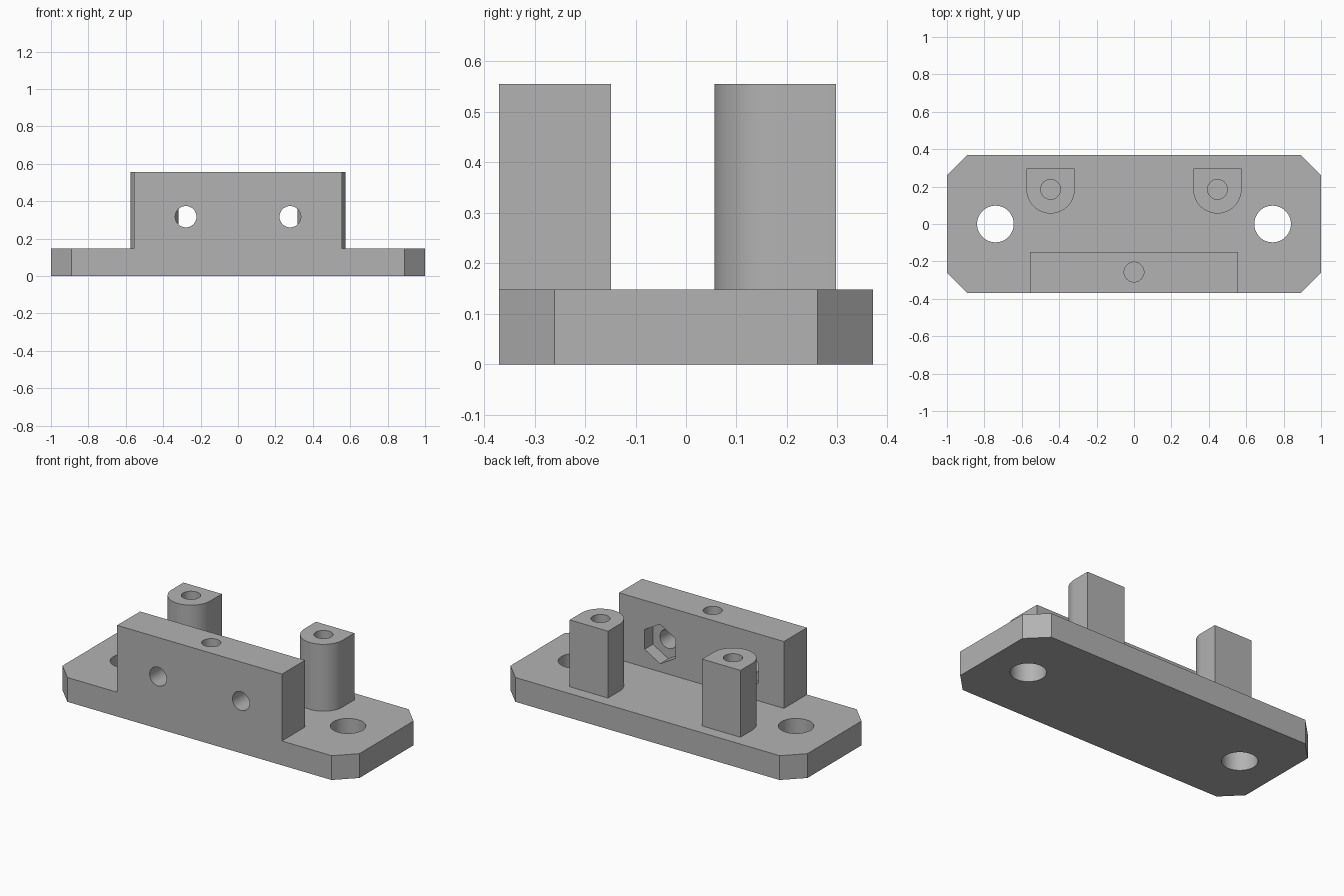
import bpy, bmesh, math
from mathutils import Matrix

if "Cube" in bpy.data.objects:
    bpy.data.objects.remove(bpy.data.objects["Cube"])

grey = bpy.data.materials.new("plain_grey")
grey.diffuse_color = (0.45, 0.45, 0.45, 1)
grey.use_nodes = True
grey.node_tree.nodes["Principled BSDF"].inputs["Base Color"].default_value = grey.diffuse_color


def prism(name, outline, z0, z1, matrix=Matrix()):
    """Extrude a 2D outline from z0 to z1, then place it with a matrix."""
    bm = bmesh.new()
    face = bm.faces.new([bm.verts.new((x, y, z0)) for x, y in outline])
    ext = bmesh.ops.extrude_face_region(bm, geom=[face])
    verts = [g for g in ext["geom"] if isinstance(g, bmesh.types.BMVert)]
    bmesh.ops.translate(bm, verts=verts, vec=(0, 0, z1 - z0))
    bmesh.ops.transform(bm, matrix=matrix, verts=bm.verts)
    bmesh.ops.recalc_face_normals(bm, faces=bm.faces)
    mesh = bpy.data.meshes.new(name)
    bm.to_mesh(mesh)
    bm.free()
    mesh.materials.append(grey)
    obj = bpy.data.objects.new(name, mesh)
    bpy.context.collection.objects.link(obj)
    return obj


def circle(x, y, r, n=48, start=0.0):
    return [(x + r * math.cos(start + math.tau * i / n),
             y + r * math.sin(start + math.tau * i / n)) for i in range(n)]


def combine(target, other, operation):
    """Apply a boolean and discard the helper object."""
    mod = target.modifiers.new(operation.lower(), 'BOOLEAN')
    mod.operation, mod.object, mod.solver = operation, other, 'EXACT'
    bpy.context.view_layer.objects.active = target
    bpy.ops.object.modifier_apply(modifier=mod.name)
    bpy.data.objects.remove(other)


BASE_TOP, TOP = 0.148, 0.555
W, D, C = 1.0, 0.37, 0.11

# Chamfered base plate
bracket = prism("mounting_bracket",
                [(-W + C, -D), (W - C, -D), (W, -D + C), (W, D - C),
                 (W - C, D), (-W + C, D), (-W, D - C), (-W, -D + C)], 0, BASE_TOP)

# Front wall
wall = prism("front_wall", [(-.555, -D), (.555, -D), (.555, -.149), (-.555, -.149)], 0.05, TOP)
combine(bracket, wall, 'UNION')

# Rear posts: flat back, rounded front
for s in (-1, 1):
    cx, cy, r = s * 0.446, 0.185, 0.129
    arc = [(cx + r * math.cos(math.pi + math.pi * i / 32),
            cy + r * math.sin(math.pi + math.pi * i / 32)) for i in range(33)]
    post = prism("rear_post", arc + [(cx + r, 0.297), (cx - r, 0.297)], 0.05, TOP)
    combine(bracket, post, 'UNION')

# Blind screw holes in the wall and post tops
for x, y in ((0, -0.257), (-0.446, 0.185), (0.446, 0.185)):
    combine(bracket, prism("screw_hole", circle(x, y, 0.053), 0.15, 0.7), 'DIFFERENCE')

# Mounting holes, cross holes and hexagonal nut pockets
lay = Matrix.Rotation(math.radians(90), 4, 'X')  # local z becomes -y, local y becomes z
for s in (-1, 1):
    combine(bracket, prism("mount_hole", circle(s * 0.741, 0, 0.098), -0.1, 0.3), 'DIFFERENCE')
    combine(bracket, prism("cross_hole", circle(s * 0.279, 0.317, 0.057), 0.1, 0.5, lay), 'DIFFERENCE')
    hexagon = circle(s * 0.279, 0.317, 0.12, 6, math.radians(30))
    combine(bracket, prism("nut_pocket", hexagon, 0.1, 0.229, lay), 'DIFFERENCE')

# Smooth the round surfaces, keep edges sharp
bpy.ops.object.select_all(action='DESELECT')
bracket.select_set(True)
bpy.context.view_layer.objects.active = bracket
bpy.ops.object.shade_smooth_by_angle(angle=math.radians(25))
